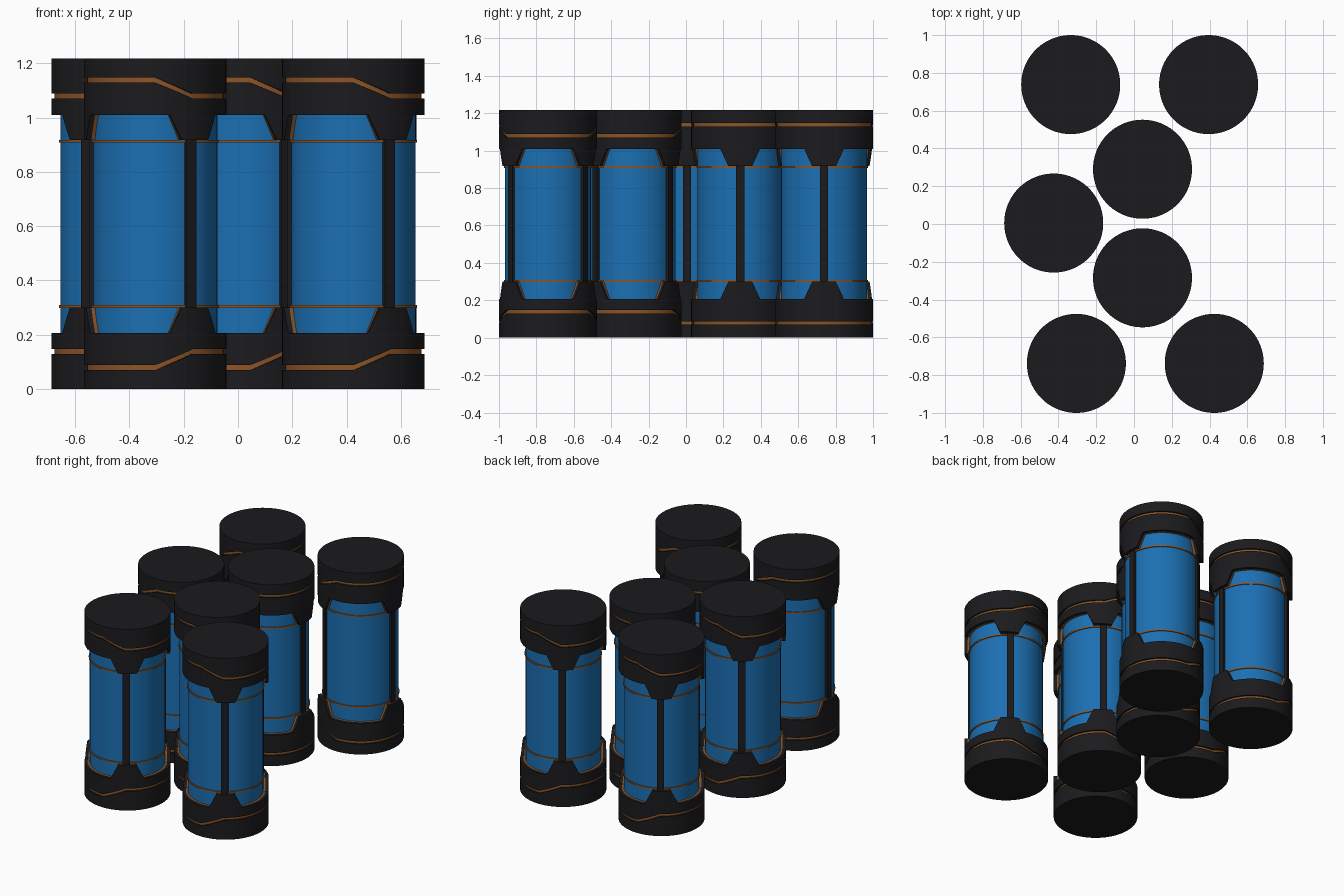
import bpy, bmesh
from math import radians, cos, sin
from mathutils import Matrix

if "Cube" in bpy.data.objects:
    bpy.data.objects.remove(bpy.data.objects["Cube"])

H = 1.217          # canister height
R_CAP = 0.262
R_BODY = 0.229
SEG = 180


def material(name, rgb):
    m = bpy.data.materials.new(name)
    m.diffuse_color = (*rgb, 1)
    m.use_nodes = True
    m.node_tree.nodes["Principled BSDF"].inputs["Base Color"].default_value = m.diffuse_color
    return m


black = material("black", (0.011, 0.011, 0.013))
blue = material("blue", (0.011, 0.16, 0.45))
copper = material("copper", (0.26, 0.09, 0.02))

# heights by angle away from the canister's +x side (mirrored on both sides)
EDGE = [(0, 1.01), (32, 1.01), (42, 0.917), (68, 0.917), (78, 1.01),
        (156, 1.01), (166, 0.917), (180, 0.917)]
GROOVE = [(0, 1.079), (58, 1.079), (90, 1.138), (180, 1.138)]


def lookup(table, a):
    for (a0, z0), (a1, z1) in zip(table, table[1:]):
        if a <= a1:
            return z0 + (z1 - z0) * (a - a0) / (a1 - a0)
    return table[-1][1]


def finish(bm, name, mats):
    bmesh.ops.recalc_face_normals(bm, faces=bm.faces)
    me = bpy.data.meshes.new(name)
    bm.to_mesh(me)
    bm.free()
    for m in mats:
        me.materials.append(m)
    return me


def cap_mesh(name, flip):
    # round cap with three hanging tabs and an inlaid wavy copper groove
    bm = bmesh.new()
    cols = []
    for i in range(SEG):
        deg = i * 360 / SEG
        a = min(deg, 360 - deg)
        e, g = lookup(EDGE, a), lookup(GROOVE, a)
        prof = [(R_CAP, H), (R_CAP, g + 0.009), (R_CAP - 0.011, g + 0.009),
                (R_CAP - 0.011, g - 0.009), (R_CAP, g - 0.009), (R_CAP, e),
                (0.242, e), (0.2, e)]
        t = radians(deg)
        cols.append([bm.verts.new((r * cos(t), r * sin(t), H - z if flip else z))
                     for r, z in prof])
    for i in range(SEG):
        p, q = cols[i], cols[(i + 1) % SEG]
        for k in range(len(p) - 1):
            f = bm.faces.new((p[k], p[k + 1], q[k + 1], q[k]))
            f.material_index = 1 if k in (2, 6) else 0
    bm.faces.new([c[0] for c in cols])
    bm.faces.new([c[-1] for c in cols])
    return finish(bm, name, [black, copper])


def cylinder_mesh(name, r, spans, mat):
    bm = bmesh.new()
    for z0, z1 in spans:
        bmesh.ops.create_cone(bm, cap_ends=True, segments=96, radius1=r, radius2=r,
                              depth=z1 - z0,
                              matrix=Matrix.Translation((0, 0, (z0 + z1) / 2)))
    return finish(bm, name, [mat])


def bars_mesh():
    # three upright bars running between the tabs
    bm = bmesh.new()
    for deg in (56.5, -56.5, 180):
        mat = (Matrix.Rotation(radians(deg), 4, 'Z')
               @ Matrix.Translation((0.2265, 0, H / 2))
               @ Matrix.Diagonal((0.033, 0.044, 0.64, 1)))
        bmesh.ops.create_cube(bm, size=1, matrix=mat)
    return finish(bm, "side_bars", [black])


parts = [
    cap_mesh("top_cap", False),
    cap_mesh("bottom_cap", True),
    cylinder_mesh("glass_body", R_BODY, [(0.16, H - 0.16)], blue),
    cylinder_mesh("copper_rings", 0.235,
                  [(0.299, 0.309), (H - 0.309, H - 0.299)], copper),
    bars_mesh(),
]

# canister positions: x, y, turn
SPOTS = [(-0.335, 0.738, 180), (0.395, 0.738, 180), (0.045, 0.29, 180),
         (-0.425, 0.005, 180), (0.045, -0.285, 0),
         (-0.305, -0.738, 0), (0.425, -0.738, 0)]

for n, (x, y, turn) in enumerate(SPOTS):
    for me in parts:
        ob = bpy.data.objects.new(f"{me.name}_{n + 1}", me)
        bpy.context.collection.objects.link(ob)
        ob.location = (x, y, 0)
        ob.rotation_euler.z = radians(turn)
        if n == 0:
            bpy.ops.object.select_all(action='DESELECT')
            ob.select_set(True)
            bpy.context.view_layer.objects.active = ob
            bpy.ops.object.shade_smooth_by_angle(angle=radians(30))
